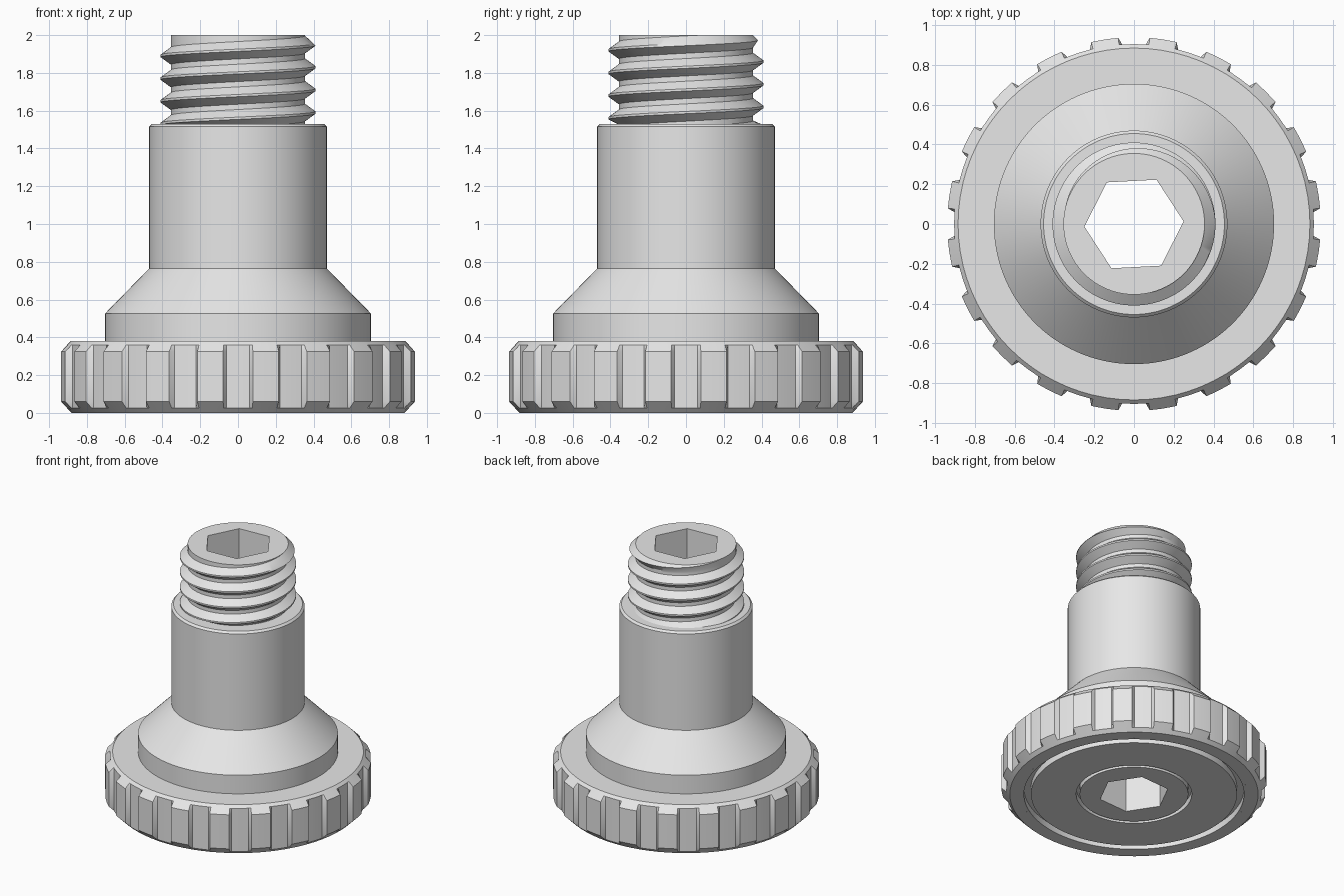
import bpy, bmesh
from math import radians, cos, pi

cube = bpy.data.objects.get("Cube")
if cube:
    bpy.data.objects.remove(cube)

STEP = 3            # degrees per segment
TOP, SHOULDER = 2.0, 1.53

metal = bpy.data.materials.new("plain_grey")
metal.use_nodes = True
grey = (0.8, 0.8, 0.8, 1)
metal.diffuse_color = grey
metal.node_tree.nodes["Principled BSDF"].inputs["Base Color"].default_value = grey


def polar(r, deg, z):
    from math import sin
    a = radians(deg)
    return (r * cos(a), r * sin(a), z)


def finish(bm, name, recalc=True):
    bmesh.ops.remove_doubles(bm, verts=bm.verts, dist=0.0002)
    if recalc:
        bmesh.ops.recalc_face_normals(bm, faces=bm.faces)
    mesh = bpy.data.meshes.new(name)
    bm.to_mesh(mesh)
    bm.free()
    mesh.materials.append(metal)
    obj = bpy.data.objects.new(name, mesh)
    bpy.context.collection.objects.link(obj)
    bpy.ops.object.select_all(action='DESELECT')
    obj.select_set(True)
    bpy.context.view_layer.objects.active = obj
    bpy.ops.object.shade_smooth_by_angle(angle=radians(30))
    return obj


def lathe(name, profile, angles):
    """Closed revolve; a profile radius may be a function of the angle."""
    bm = bmesh.new()
    rings = [[bm.verts.new(polar(r(a) if callable(r) else r, a, z))
              for r, z in profile] for a in angles]
    n = len(profile)
    for i, ring in enumerate(rings):
        nxt = rings[(i + 1) % len(rings)]
        for j in range(n):
            k = (j + 1) % n
            bm.faces.new((ring[j], nxt[j], nxt[k], ring[k]))
    return finish(bm, name)


# Shaft and flange with a hexagonal bore and ring grooves underneath
def hex_bore(a):
    off = (a - STEP) % 60 - 30
    return 0.25 * cos(pi / 6) / cos(radians(off))


shaft = [(0.355, TOP), (hex_bore, TOP), (hex_bore, 0),
         (0.385, 0), (0.385, 0.05), (0.41, 0.05), (0.41, 0),
         (0.73, 0), (0.73, 0.05), (0.78, 0.05), (0.78, 0), (0.80, 0),
         (0.80, 0.2), (0.705, 0.2), (0.705, 0.525), (0.47, 0.765),
         (0.47, 1.515), (0.455, SHOULDER), (0.35, SHOULDER), (0.35, 1.99)]
lathe("shaft", shaft, range(0, 360, STEP))


# Gripping ring with twenty chamfered teeth
ROOT, TIP, TEETH = 0.905, 0.94, 20
pitch = 360 / TEETH
tooth_angles = [pitch * (t + 0.5) + d for t in range(TEETH)
                for d in (-5.2, -4.2, 0, 4.2, 5.2, pitch / 2)]


def tooth(a):
    off = abs(a % pitch - pitch / 2)
    return TIP if off < 4.5 else ROOT


grip = [(0.80, 0), (0.88, 0), (ROOT, 0.025), (tooth, 0.06),
        (tooth, 0.325), (ROOT, 0.36), (0.885, 0.38), (0.70, 0.38),
        (0.70, 0.2), (0.80, 0.2)]
lathe("grip_ring", grip, tooth_angles)


# Right-hand thread: a ridge profile swept up a helix, trimmed at both ends
LEAD, CORE, CREST = 0.12, 0.355, 0.41
ridge = [(CORE, -0.06), (CORE, -0.046), (CREST, -0.006),
         (CREST, 0.006), (CORE, 0.046), (CORE, 0.06)]
bm = bmesh.new()
previous = None
turns = 6
for i in range(turns * 360 // STEP + 1):
    deg = i * STEP
    centre = 1.47 + LEAD * (deg / 360 - 0.5 * 2)
    row = []
    for r, dz in ridge:
        z = min(max(centre + dz, SHOULDER - 0.005), TOP)
        row.append(bm.verts.new(polar(min(r, CORE + (TOP - z)), deg, z)))
    if previous:
        for j in range(len(ridge) - 1):
            bm.faces.new((previous[j], row[j], row[j + 1], previous[j + 1]))
    previous = row
finish(bm, "thread", recalc=False)
